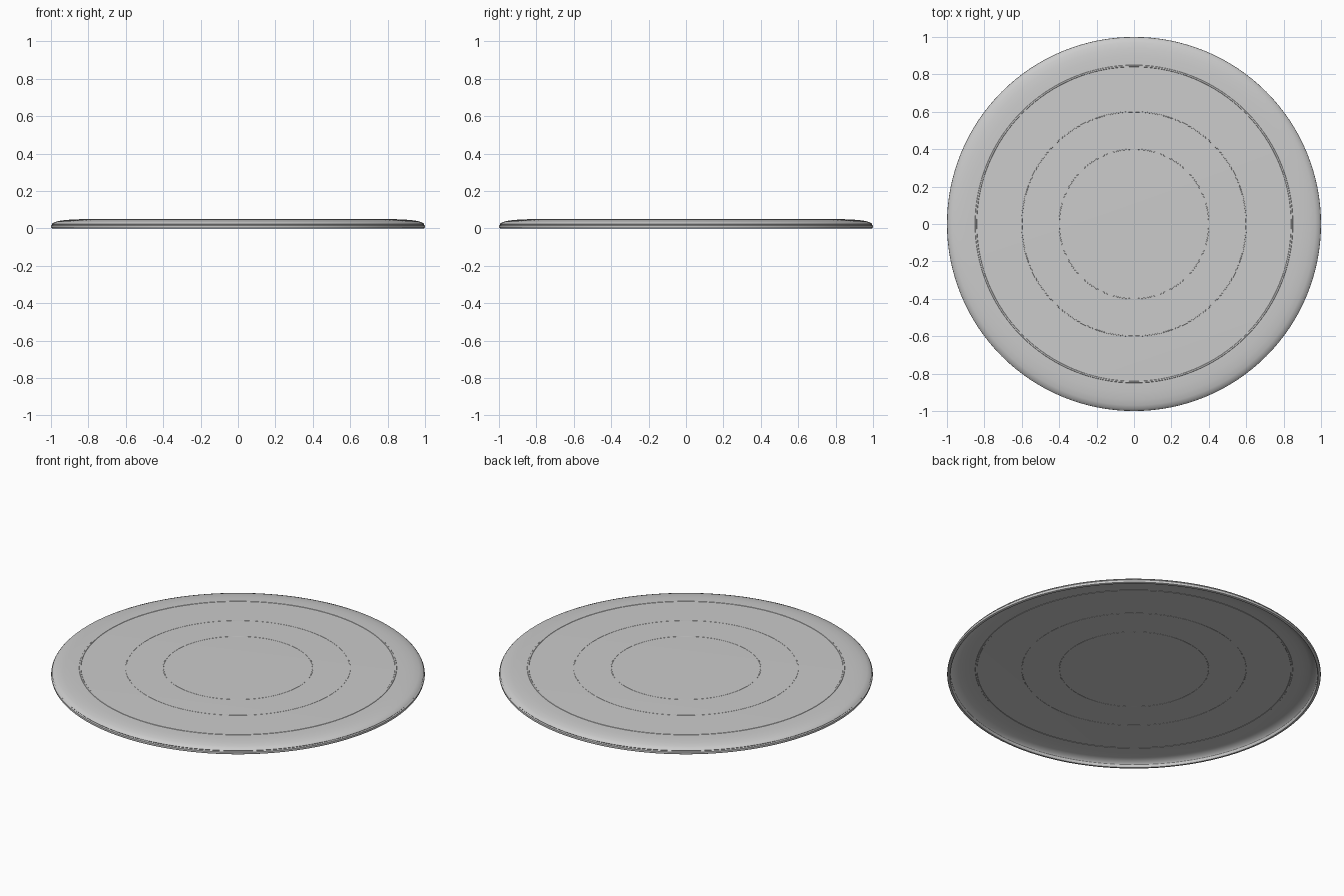
import bpy, bmesh, math

if "Cube" in bpy.data.objects:
    bpy.data.objects.remove(bpy.data.objects["Cube"])

SEG = 128


def lathe(name, profile, closed=False):
    """Spin an (r, z) profile around the z axis."""
    bm = bmesh.new()
    rings = []
    for r, z in profile:
        if r == 0:
            rings.append([bm.verts.new((0, 0, z))] * SEG)
        else:
            rings.append([bm.verts.new((r * math.cos(2 * math.pi * i / SEG),
                                        r * math.sin(2 * math.pi * i / SEG), z))
                          for i in range(SEG)])
    pairs = list(zip(rings, rings[1:]))
    if closed:
        pairs.append((rings[-1], rings[0]))
    for a, b in pairs:
        for i in range(SEG):
            j = (i + 1) % SEG
            bm.faces.new(list(dict.fromkeys((a[i], a[j], b[j], b[i]))))
    bmesh.ops.recalc_face_normals(bm, faces=bm.faces)
    me = bpy.data.meshes.new(name)
    bm.to_mesh(me)
    bm.free()
    ob = bpy.data.objects.new(name, me)
    bpy.context.collection.objects.link(ob)
    bpy.ops.object.select_all(action='DESELECT')
    ob.select_set(True)
    bpy.context.view_layer.objects.active = ob
    bpy.ops.object.shade_smooth_by_angle(angle=math.radians(35))
    return ob


# Thin hollow disc: flat plate, rounded shoulder, rim, open underside
lathe("disc_shell", [
    (0, .048), (.85, .048), (.90, .0465), (.94, .043), (.97, .037),
    (.988, .030), (.995, .023), (.993, .020),
    (.999, .016), (1.0, .010), (.998, .003), (.992, 0), (.985, .001),
    (.981, .006), (.980, .016), (.970, .027), (.94, .035), (.90, .0385),
    (.85, .040), (0, .040)])

# Fine raised rings on the top and underside
for label, radius, w, h in (("inner", .40, .003, .001),
                            ("middle", .60, .003, .001),
                            ("outer", .845, .006, .002)):
    for side, z, s in (("top", .048, 1), ("under", .040, -1)):
        lathe(f"{label}_ring_{side}", [
            (radius - w, z - s * .001), (radius - w * .6, z + s * h * .8),
            (radius, z + s * h), (radius + w * .6, z + s * h * .8),
            (radius + w, z - s * .001)], closed=True)
